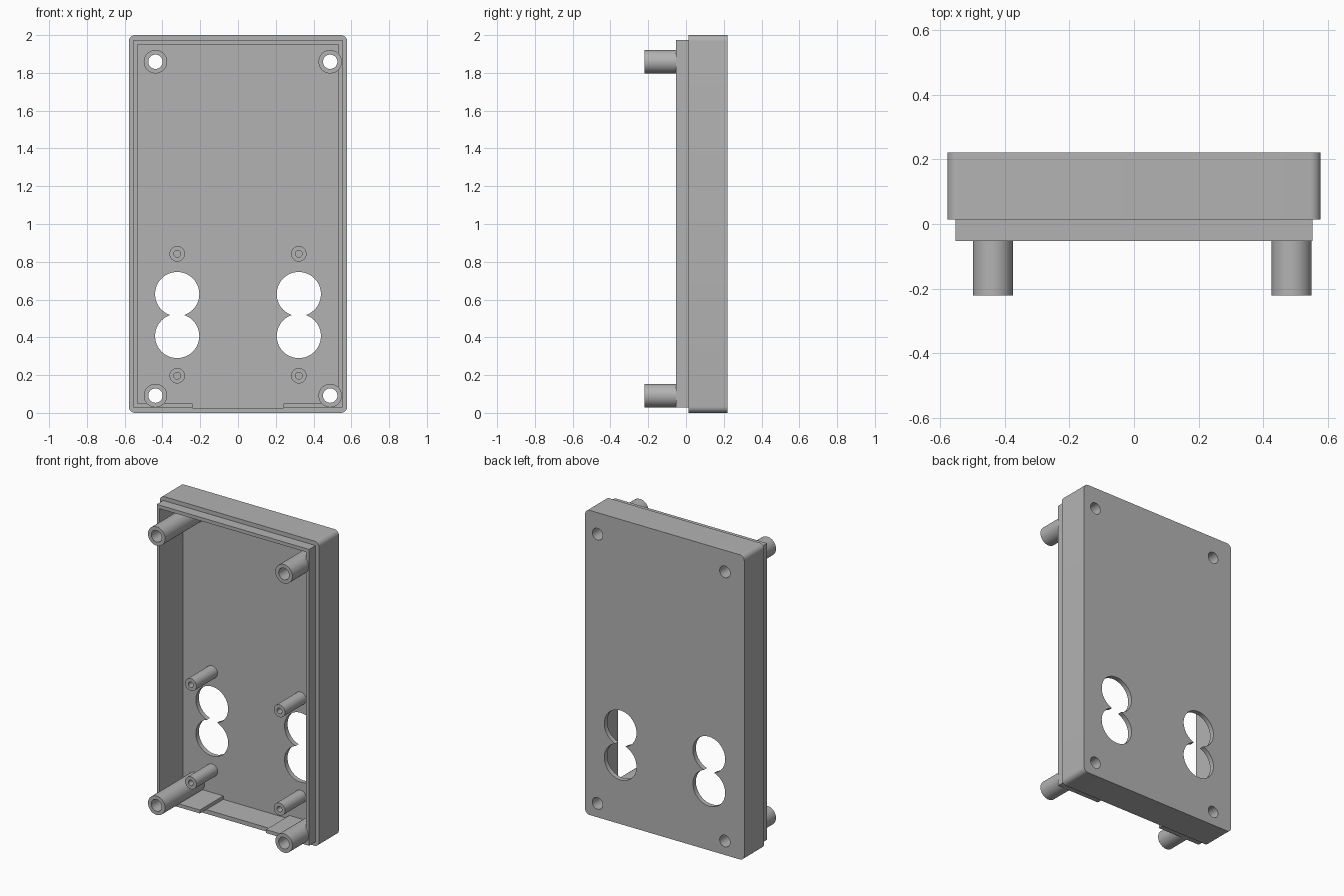
import bpy, bmesh, math

if "Cube" in bpy.data.objects:
    bpy.data.objects.remove(bpy.data.objects["Cube"], do_unlink=True)

GREY = (0.45, 0.45, 0.45, 1)
plastic = bpy.data.materials.new("grey plastic")
plastic.use_nodes = True
plastic.diffuse_color = GREY
plastic.node_tree.nodes["Principled BSDF"].inputs["Base Color"].default_value = GREY

# Depth levels, front to back
POST_TIP, LIP_FRONT, RIM, FLOOR, BACK = -0.221, -0.053, 0.014, 0.19, 0.221


def make_object(name, bm):
    bmesh.ops.recalc_face_normals(bm, faces=bm.faces)
    mesh = bpy.data.meshes.new(name)
    bm.to_mesh(mesh)
    bm.free()
    obj = bpy.data.objects.new(name, mesh)
    bpy.context.collection.objects.link(obj)
    mesh.materials.append(plastic)
    return obj


def prism(name, outline, y0, y1):
    """Extrude an (x, z) outline from y0 to y1."""
    bm = bmesh.new()
    face = bm.faces.new([bm.verts.new((x, y0, z)) for x, z in outline])
    moved = bmesh.ops.extrude_face_region(bm, geom=[face])["geom"]
    verts = [v for v in moved if isinstance(v, bmesh.types.BMVert)]
    bmesh.ops.translate(bm, verts=verts, vec=(0, y1 - y0, 0))
    return make_object(name, bm)


def rectangle(half, z0, z1):
    return [(-half, z0), (half, z0), (half, z1), (-half, z1)]


def rounded(half, z0, z1, r, steps=8):
    points = []
    corners = [(half - r, z1 - r), (r - half, z1 - r), (r - half, z0 + r), (half - r, z0 + r)]
    for i, (cx, cz) in enumerate(corners):
        for k in range(steps + 1):
            a = math.pi / 2 * (i + k / steps)
            points.append((cx + r * math.cos(a), cz + r * math.sin(a)))
    return points


def circle(x, z, r, n=48):
    return [(x + r * math.cos(2 * math.pi * i / n), z + r * math.sin(2 * math.pi * i / n))
            for i in range(n)]


def combine(target, tool, operation):
    mod = target.modifiers.new(operation.lower(), "BOOLEAN")
    mod.operation, mod.solver, mod.object = operation, "EXACT", tool
    bpy.context.view_layer.objects.active = target
    bpy.ops.object.modifier_apply(modifier=mod.name)
    bpy.data.objects.remove(tool, do_unlink=True)


def smooth(obj):
    bpy.ops.object.select_all(action="DESELECT")
    obj.select_set(True)
    bpy.context.view_layer.objects.active = obj
    bpy.ops.object.shade_smooth_by_angle(angle=math.radians(30))


def tube(name, x, z, outer, inner, y0, y1, n=48):
    """Hollow post built from four rings of vertices."""
    bm = bmesh.new()
    rings = [[bm.verts.new((px, y, pz)) for px, pz in circle(x, z, r, n)]
             for r, y in ((outer, y0), (outer, y1), (inner, y1), (inner, y0))]
    for i, ring in enumerate(rings):
        after = rings[(i + 1) % 4]
        for k in range(n):
            m = (k + 1) % n
            bm.faces.new((ring[k], ring[m], after[m], after[k]))
    smooth(make_object(name, bm))


# Case shell: rounded back with a stepped mating lip
shell = prism("case_shell", rounded(0.578, 0, 2, 0.033), RIM, BACK)
combine(shell, prism("lip", rectangle(0.553, 0.0275, 1.973), LIP_FRONT, 0.1), "UNION")

# Hollow interior and the cable notch through the bottom lip
combine(shell, prism("cavity", rectangle(0.532, 0.05, 1.95), -0.3, FLOOR), "DIFFERENCE")
combine(shell, prism("notch", rectangle(0.24, 0.027, 0.2), -0.3, FLOOR), "DIFFERENCE")

# Paired round openings in the back plate
for x in (-0.322, 0.322):
    for z in (0.407, 0.629):
        combine(shell, prism("opening", circle(x, z, 0.117, 64), 0.1, 0.3), "DIFFERENCE")

# Corner screw posts, bored through the back
for side, x in (("right", -0.437), ("left", 0.488)):
    for level, z in (("lower", 0.0915), ("upper", 1.859)):
        combine(shell, prism("bore", circle(x, z, 0.038), 0.1, 0.3), "DIFFERENCE")
        tube(f"{level}_{side}_screw_post", x, z, 0.062, 0.038, POST_TIP, FLOOR)

# Small mounting posts above and below each opening
for side, x in (("right", -0.322), ("left", 0.322)):
    for level, z in (("lower", 0.197), ("upper", 0.842)):
        tube(f"{level}_{side}_mounting_post", x, z, 0.041, 0.018, -0.03, FLOOR, 32)

smooth(shell)
